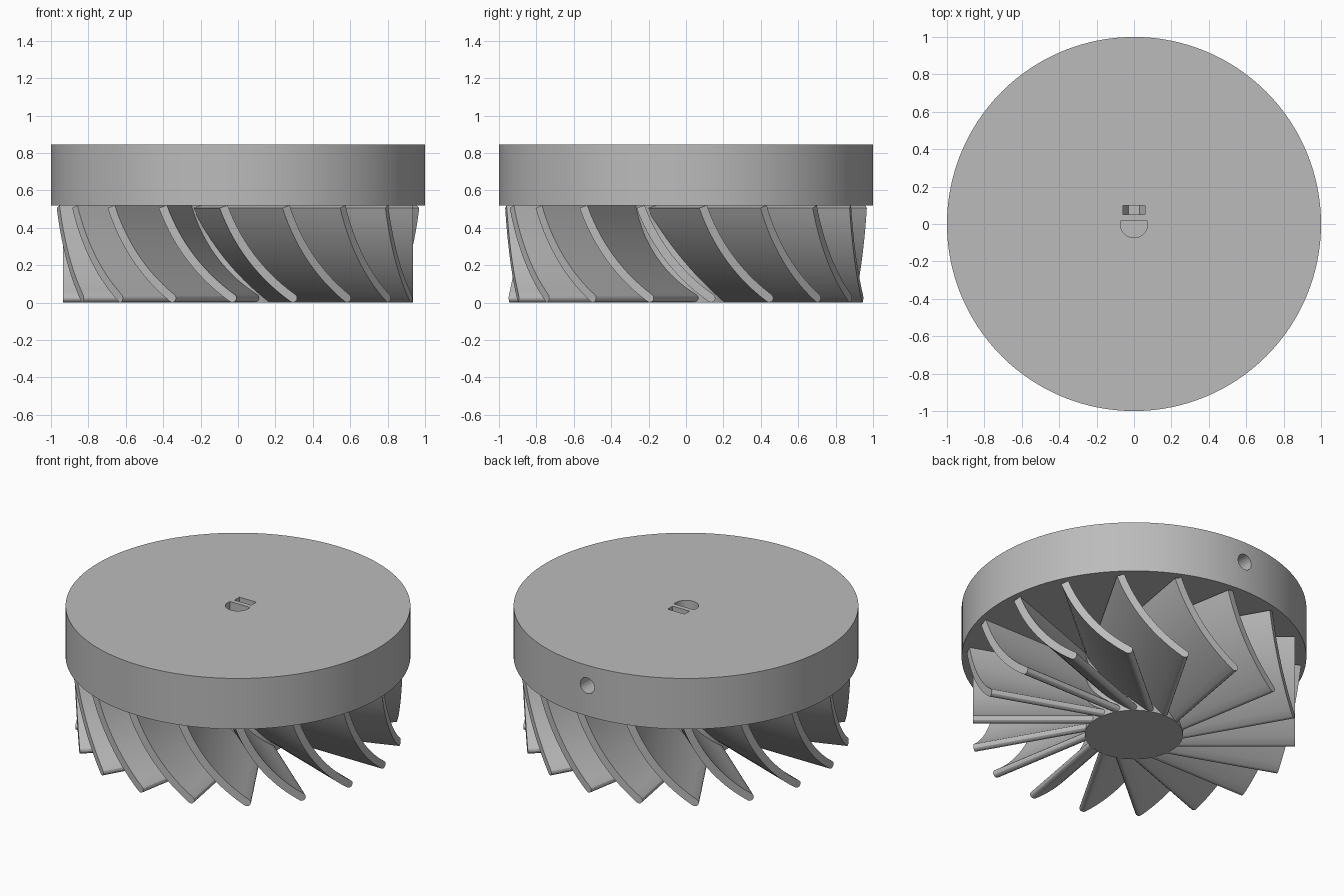
import bpy, bmesh, math
from mathutils import Matrix

if "Cube" in bpy.data.objects:
    bpy.data.objects.remove(bpy.data.objects["Cube"])

grey = bpy.data.materials.new("mid_grey")
grey.diffuse_color = (0.5, 0.5, 0.5, 1)
grey.use_nodes = True
grey.node_tree.nodes["Principled BSDF"].inputs["Base Color"].default_value = grey.diffuse_color


def make_object(name, bm):
    bmesh.ops.recalc_face_normals(bm, faces=bm.faces)
    mesh = bpy.data.meshes.new(name)
    bm.to_mesh(mesh)
    bm.free()
    mesh.materials.append(grey)
    ob = bpy.data.objects.new(name, mesh)
    bpy.context.collection.objects.link(ob)
    return ob


def prism(name, outline, start, end, matrix=Matrix()):
    """Extrude a 2D outline along local z, then place it."""
    bm = bmesh.new()
    face = bm.faces.new([bm.verts.new((x, y, start)) for x, y in outline])
    top = bmesh.ops.extrude_face_region(bm, geom=[face])["geom"]
    bmesh.ops.translate(bm, vec=(0, 0, end - start),
                        verts=[v for v in top if isinstance(v, bmesh.types.BMVert)])
    bm.transform(matrix)
    return make_object(name, bm)


def circle(r, n, cx=0, cy=0, a0=0.0):
    return [(cx + r * math.cos(a0 + 2 * math.pi * i / n),
             cy + r * math.sin(a0 + 2 * math.pi * i / n)) for i in range(n)]


def smooth(ob):
    bpy.ops.object.select_all(action='DESELECT')
    ob.select_set(True)
    bpy.context.view_layer.objects.active = ob
    bpy.ops.object.shade_smooth_by_angle(angle=math.radians(30))


def cut(target, cutter):
    cutter.hide_render = True
    cutter.hide_viewport = True
    mod = target.modifiers.new(cutter.name, 'BOOLEAN')
    mod.operation = 'DIFFERENCE'
    mod.solver = 'EXACT'
    mod.object = cutter


# Local x -> x, local y -> z, local z -> y
along_y = Matrix(((1, 0, 0, 0), (0, 0, 1, 0), (0, 1, 0, 0), (0, 0, 0, 1)))

# Thick top disc and central hub
disc = prism("top_disc", circle(1.0, 128), 0.52, 0.845)
hub = prism("hub", circle(0.285, 64), 0.0, 0.521)

# D-shaped shaft socket
R, FLAT = 0.073, 0.02
a = math.asin(FLAT / R)
socket = [(R * math.cos(math.pi - a + (math.pi + 2 * a) * i / 24),
           R * math.sin(math.pi - a + (math.pi + 2 * a) * i / 24)) for i in range(25)]
cut(disc, prism("shaft_socket_cutter", socket, 0.53, 0.9))

# Nut slot with a hexagonal floor, and the radial screw hole behind it
NZ = 0.715
slot = [(-0.06, 0.9), (-0.06, NZ), (-0.03, NZ - 0.052),
        (0.03, NZ - 0.052), (0.06, NZ), (0.06, 0.9)]
cut(disc, prism("nut_slot_cutter", slot, 0.05, 0.10, along_y))
cut(disc, prism("screw_hole_cutter", circle(0.05, 24, 0, NZ), 0.0, 1.1, along_y))

# Blade cross-section: a curved strip, steep at the top and rounded at the bottom
HALF = 0.023
A_TOP, A_BOT = math.radians(70), math.radians(35)
RAD = 1.03
TOP_T, TOP_Z = -0.243, 0.518
STEPS = 14


def strip_point(f, side):
    ang = A_TOP + (A_BOT - A_TOP) * f
    r = RAD + side * HALF
    # the centre of curvature lies up and to the right of the strip
    cx = TOP_T + RAD * math.sin(A_TOP)
    cz = TOP_Z + RAD * math.cos(A_TOP)
    return (cx - r * math.sin(ang), cz - r * math.cos(ang))


outline = [strip_point(i / STEPS, 1) for i in range(STEPS + 1)]
p, q = strip_point(1, 1), strip_point(1, -1)
mx, mz = (p[0] + q[0]) / 2, (p[1] + q[1]) / 2
a0 = math.atan2(p[1] - mz, p[0] - mx)
outline += [(mx + HALF * math.cos(a0 + math.pi * k / 6),
             mz + HALF * math.sin(a0 + math.pi * k / 6)) for k in range(1, 6)]
outline += [strip_point(i / STEPS, -1) for i in range(STEPS, -1, -1)]
# Fit the profile between the floor and the disc
low = min(z for _, z in outline)
high = max(z for _, z in outline)
outline = [(t, 0.001 + (z - low) / (high - low) * 0.52) for t, z in outline]

# Eighteen blades reaching straight outwards from the hub
for i in range(18):
    turn = Matrix.Rotation(math.radians(10 + 20 * i), 4, 'Z')
    # local z points outwards along -y before turning
    outwards = Matrix(((1, 0, 0, 0), (0, 0, -1, 0), (0, 1, 0, 0), (0, 0, 0, 1)))
    smooth(prism("blade_%02d" % (i + 1), outline, 0.14, 0.935, turn @ outwards))

smooth(disc)
smooth(hub)
